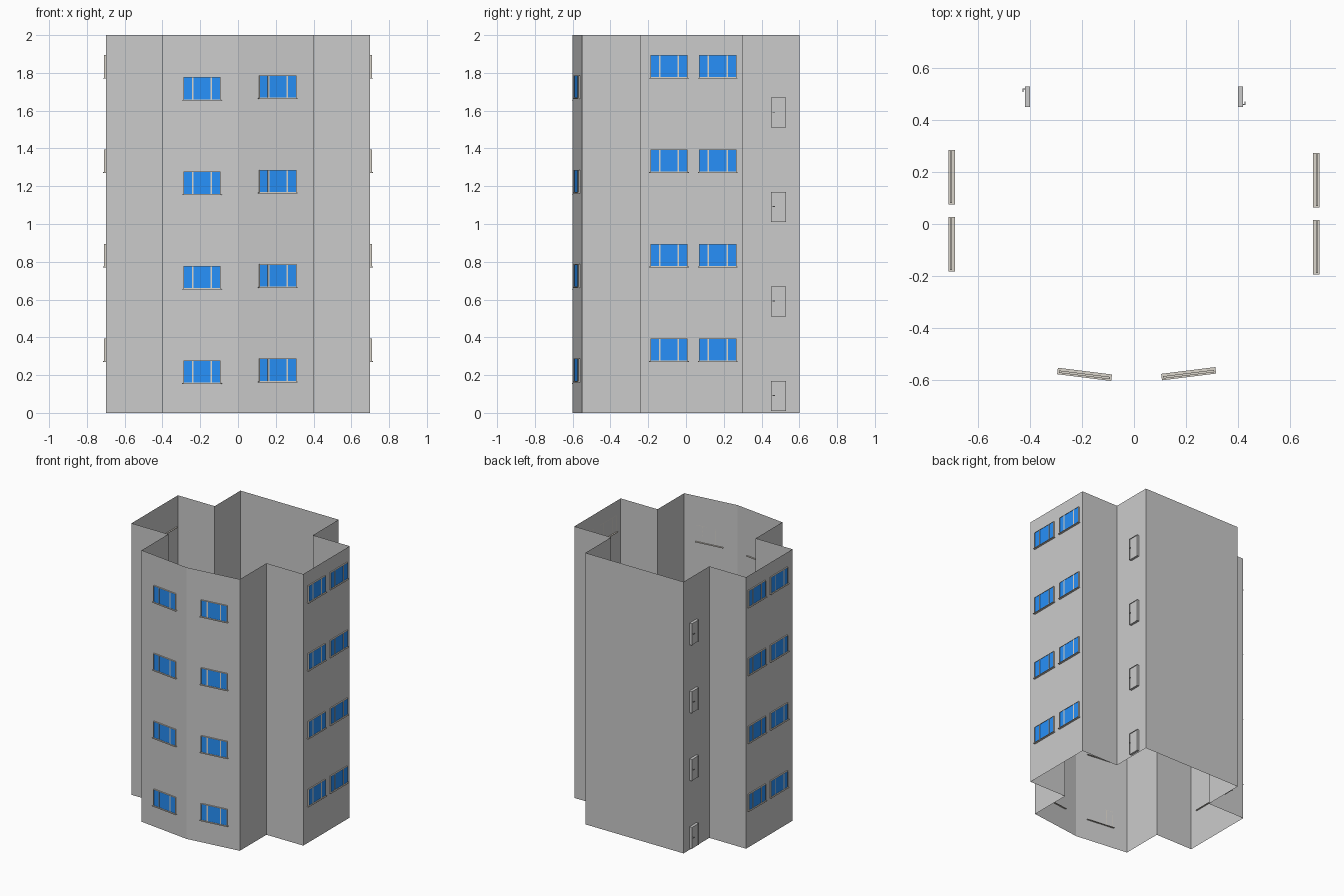
import bpy, bmesh
from math import radians, atan2, pi
from mathutils import Matrix, Vector

if "Cube" in bpy.data.objects:
    bpy.data.objects.remove(bpy.data.objects["Cube"])

FLOORS, STEP, HEIGHT = 4, 0.5, 2.0


def material(name, color):
    m = bpy.data.materials.new(name)
    m.diffuse_color = (*color, 1)
    m.use_nodes = True
    m.node_tree.nodes["Principled BSDF"].inputs["Base Color"].default_value = m.diffuse_color
    return m


GLASS = material("blue_glass", (0.02, 0.28, 0.95))
FRAME = material("frame_beige", (0.70, 0.66, 0.60))


def box(bm, x, y, z, mat=0):
    """Add a box given its (min, max) on each axis."""
    size = Matrix.Diagonal((x[1] - x[0], y[1] - y[0], z[1] - z[0], 1))
    mid = Vector((sum(x) / 2, sum(y) / 2, sum(z) / 2))
    geo = bmesh.ops.create_cube(bm, size=1, matrix=Matrix.Translation(mid) @ size)
    for f in {f for v in geo["verts"] for f in v.link_faces}:
        f.material_index = mat


def to_mesh(bm, name, mats=()):
    me = bpy.data.meshes.new(name)
    bm.to_mesh(me)
    bm.free()
    for m in mats:
        me.materials.append(m)
    return me


def place(mesh, name, loc, angle=0):
    ob = bpy.data.objects.new(name, mesh)
    ob.location = loc
    ob.rotation_euler.z = angle
    bpy.context.collection.objects.link(ob)


# Walls: open-ended shell from half a floor plan, mirrored
half = [(0.4, -0.55), (0.4, -0.24), (0.7, -0.24), (0.7, 0.3), (0.4, 0.3), (0.4, 0.6)]
plan = [(0, -0.6)] + half + [(-x, y) for x, y in reversed(half)]
bm = bmesh.new()
low = [bm.verts.new((x, y, 0)) for x, y in plan]
top = [bm.verts.new((x, y, HEIGHT)) for x, y in plan]
for i in range(len(plan)):
    j = (i + 1) % len(plan)
    bm.faces.new((low[i], low[j], top[j], top[i]))
place(to_mesh(bm, "walls"), "walls", (0, 0, 0))

# Window: faces local -y, origin at the centre of its sill
bm = bmesh.new()
box(bm, (-0.105, 0.105), (-0.015, 0.010), (0, 0.004))            # sill
for z in (0.004, 0.122):
    box(bm, (-0.099, 0.099), (-0.009, 0), (z, z + 0.003))        # rails
for x in (-0.0975, -0.05, 0.05, 0.0975):
    w = 0.0015 if abs(x) > 0.09 else 0.004
    box(bm, (x - w, x + w), (-0.009, 0), (0.007, 0.122))         # posts
for x in ((-0.096, -0.054), (-0.046, 0.046), (0.054, 0.096)):
    box(bm, x, (-0.007, -0.003), (0.007, 0.122), 1)              # panes
window = to_mesh(bm, "window", (FRAME, GLASS))

# Door: frame, leaf and handle
bm = bmesh.new()
for x in (-0.040, 0.036):
    box(bm, (x, x + 0.004), (-0.020, 0), (0, 0.160))             # jambs
box(bm, (-0.036, 0.036), (-0.020, 0), (0.156, 0.160))            # head
box(bm, (-0.036, 0.036), (-0.016, 0), (0, 0.156))                # leaf
box(bm, (-0.031, -0.028), (-0.027, -0.016), (0.080, 0.084))      # handle stem
box(bm, (-0.031, -0.018), (-0.029, -0.026), (0.080, 0.084))      # handle lever
door = to_mesh(bm, "door")

# Repeat openings on every floor
tilt = atan2(0.05, 0.4)
for n in range(FLOORS):
    z = n * STEP
    for side, x, base in ((-1, -0.19, 0.153), (1, 0.21, 0.162)):
        place(window, "front_window", (x, -0.6 + 0.125 * abs(x), z + base), side * tilt)
    for side, ys in ((1, (-0.09, 0.168)), (-1, (-0.078, 0.18))):
        for y in ys:
            place(window, "side_window", (side * 0.7, y, z + 0.27), side * pi / 2)
        place(door, "door", (side * 0.4, 0.49, z + 0.01), side * pi / 2)
